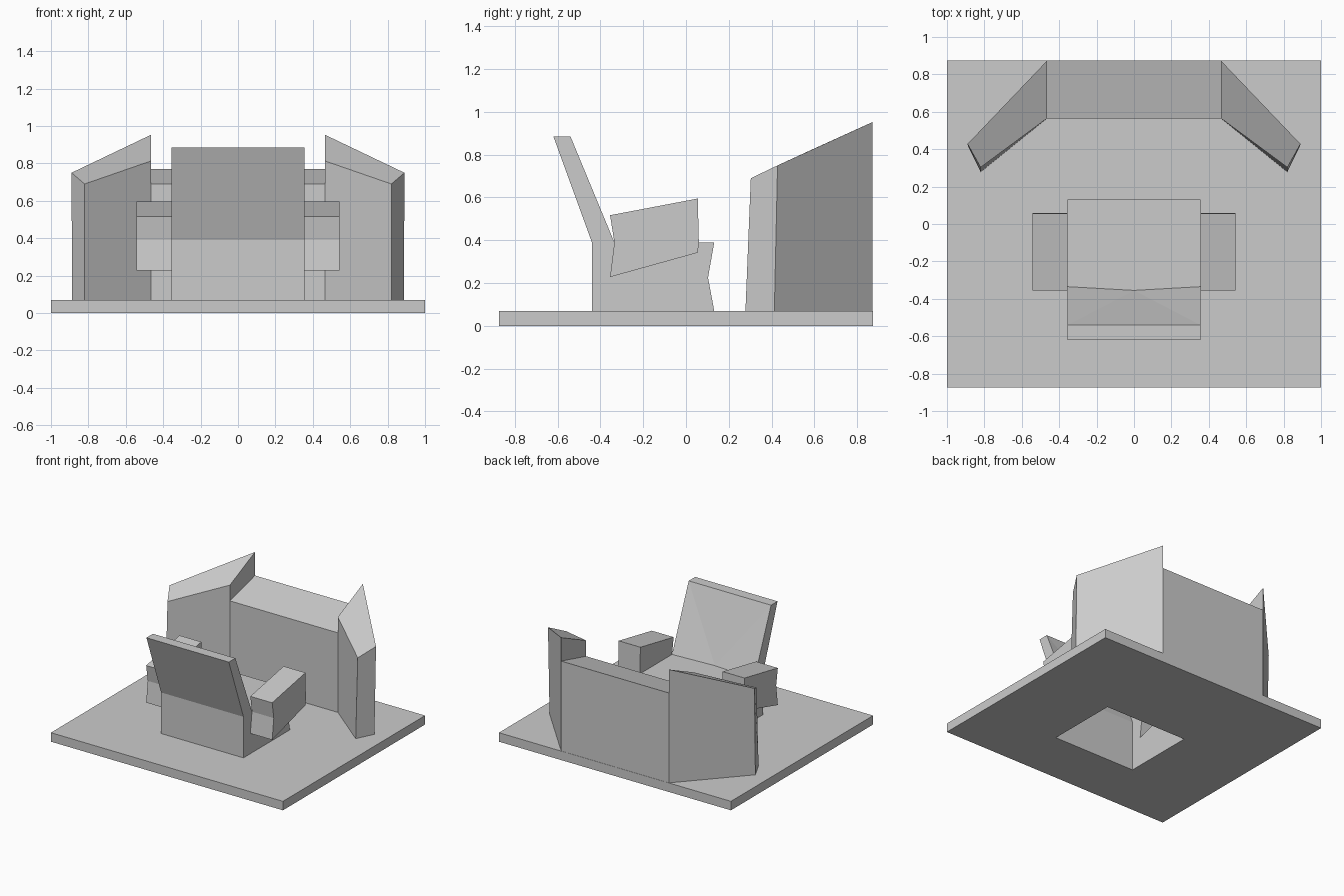
import bpy
import bmesh

if "Cube" in bpy.data.objects:
    bpy.data.objects.remove(bpy.data.objects["Cube"])

FLOOR = 0.07      # top of the base plate
SEAT_W = 0.355    # half width of the chair
SEAT_Z = 0.39


def make(name, points, faces, mirror=False):
    """Build an object from points and faces, optionally mirrored over x."""
    bm = bmesh.new()
    verts = [bm.verts.new(p) for p in points]
    for f in faces:
        bm.faces.new([verts[i] for i in f])
    bmesh.ops.recalc_face_normals(bm, faces=bm.faces)
    mesh = bpy.data.meshes.new(name)
    bm.to_mesh(mesh)
    bm.free()
    obj = bpy.data.objects.new(name, mesh)
    bpy.context.collection.objects.link(obj)
    if mirror:
        mod = obj.modifiers.new("mirror", 'MIRROR')
        mod.use_mirror_merge = False
    return obj


def extrude_x(profile, x0, x1):
    """Two copies of a (y, z) profile, at x0 and x1."""
    return [(x, y, z) for x in (x0, x1) for y, z in profile]


def rect(x, y0, y1, z):
    return [(-x, y0, z), (x, y0, z), (x, y1, z), (-x, y1, z)]


# Base plate with an opening below the chair
loops = [rect(1, -0.875, 0.875, 0), rect(1, -0.875, 0.875, FLOOR),
         rect(SEAT_W, -0.44, 0.13, FLOOR), rect(SEAT_W, -0.44, 0.13, 0)]
faces = []
for k in range(4):
    a, b = k * 4, (k + 1) % 4 * 4
    for i in range(4):
        j = (i + 1) % 4
        faces.append((a + i, a + j, b + j, b + i))
make("base_plate", [p for loop in loops for p in loop], faces)

# Hollow chair shell: the side walls are notched where the arms open into it
side = [(-0.44, FLOOR), (-0.44, SEAT_Z), (-0.62, 0.885), (-0.54, 0.885),
        (-0.335, SEAT_Z), (-0.355, 0.228), (0.055, 0.342), (0.06, SEAT_Z),
        (0.132, SEAT_Z), (0.103, 0.225), (0.132, FLOOR)]
n = len(side)
pts = extrude_x(side, -SEAT_W, SEAT_W) + [(0, -0.355, SEAT_Z)]
mid = 2 * n       # middle of the crease between seat and back
faces = [tuple(range(n)), tuple(range(n, 2 * n))]
for i in (0, 1, 2, 8, 9):
    faces.append((i, i + 1, n + i + 1, n + i))
faces += [(3, 4, mid), (3, mid, n + 3), (n + 3, mid, n + 4)]
faces.append((4, 7, 8, n + 8, n + 7, n + 4, mid))
make("chair", pts, faces)

# Armrests, open on the inside below seat level
arm = [(-0.335, SEAT_Z), (-0.355, 0.517), (0.055, 0.595),
       (0.06, SEAT_Z), (0.055, 0.342), (-0.355, 0.228)]
faces = [(i, (i + 1) % 6, 6 + (i + 1) % 6, 6 + i) for i in range(6)]
faces += [(0, 1, 2, 3), tuple(range(6, 12))]
make("armrests", extrude_x(arm, SEAT_W, 0.543), faces, mirror=True)

BOX = [(0, 1, 2, 3), (4, 5, 6, 7)] + [
    (i, (i + 1) % 4, 4 + (i + 1) % 4, 4 + i) for i in range(4)]

# Centre console with a sloping top
console = [(0.565, FLOOR), (0.565, 0.69), (0.873, 0.77), (0.873, FLOOR)]
make("centre_console", extrude_x(console, -0.465, 0.465), BOX)

# Angled side consoles, taller toward the centre
low = [(0.465, 0.565, FLOOR), (0.82, 0.278, FLOOR),
       (0.887, 0.413, FLOOR), (0.465, 0.873, FLOOR)]
high = [(0.465, 0.565, 0.813), (0.82, 0.303, 0.69),
        (0.89, 0.428, 0.75), (0.465, 0.873, 0.953)]
make("side_consoles", low + high, BOX, mirror=True)
